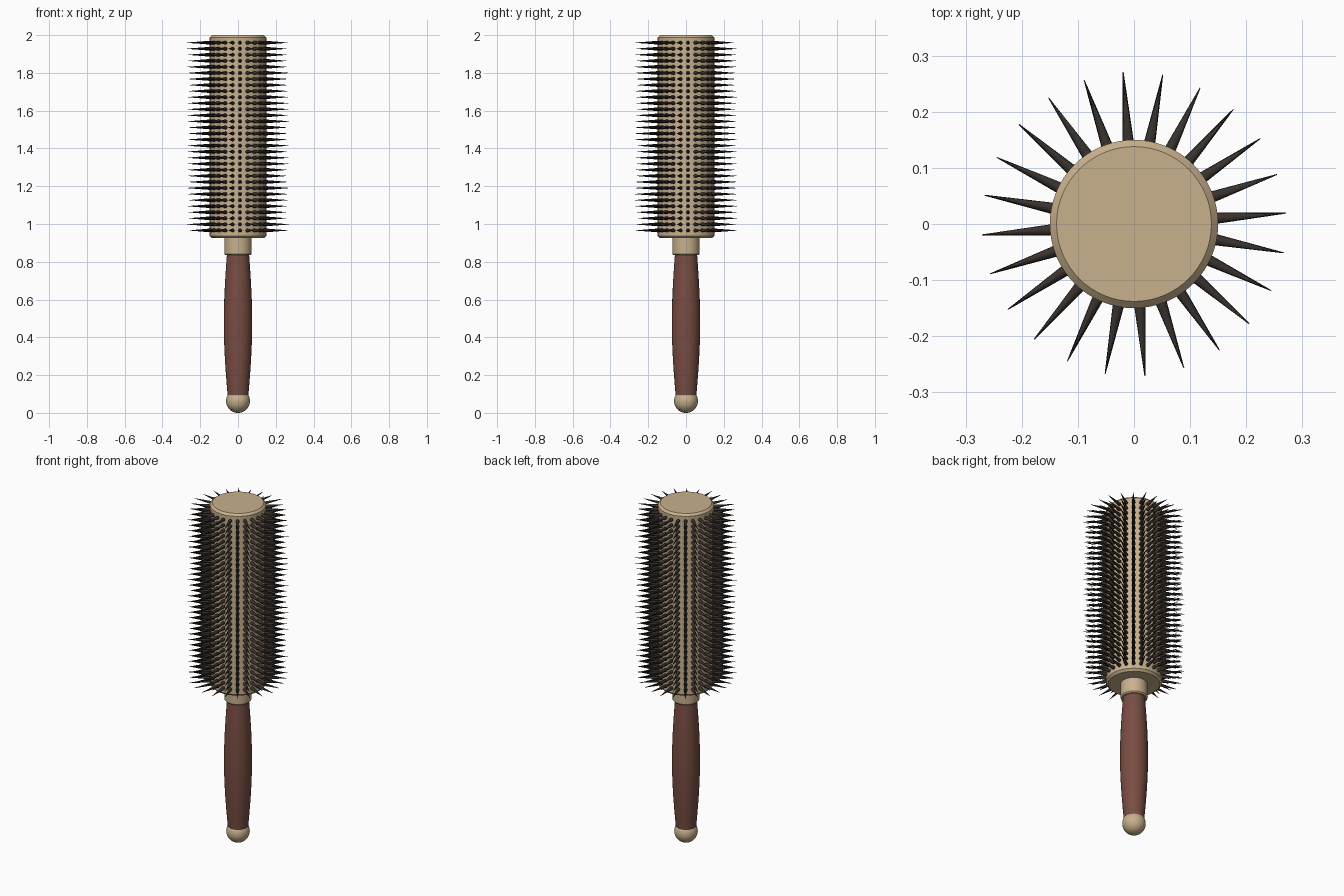
import bpy, bmesh, math, random
from mathutils import Matrix, Vector

if "Cube" in bpy.data.objects:
    bpy.data.objects.remove(bpy.data.objects["Cube"])

random.seed(4)


def material(name, rgb):
    m = bpy.data.materials.new(name)
    m.diffuse_color = (*rgb, 1)
    m.use_nodes = True
    m.node_tree.nodes["Principled BSDF"].inputs["Base Color"].default_value = m.diffuse_color
    return m


BEIGE = material("beige", (0.58, 0.44, 0.27))
WOOD = material("red_wood", (0.19, 0.075, 0.055))
DARK = material("dark_bristle", (0.04, 0.032, 0.027))


def finish(name, bm, mat, angle=35):
    bmesh.ops.recalc_face_normals(bm, faces=bm.faces[:])
    me = bpy.data.meshes.new(name)
    bm.to_mesh(me)
    bm.free()
    me.materials.append(mat)
    ob = bpy.data.objects.new(name, me)
    bpy.context.collection.objects.link(ob)
    bpy.ops.object.select_all(action='DESELECT')
    ob.select_set(True)
    bpy.context.view_layer.objects.active = ob
    bpy.ops.object.shade_smooth_by_angle(angle=math.radians(angle))
    return ob


def lathe(name, profile, mat, sides=64):
    """Revolve (radius, z) points around z and cap both ends."""
    bm = bmesh.new()
    rings = []
    for r, z in profile:
        rings.append([bm.verts.new((r * math.cos(2 * math.pi * i / sides),
                                    r * math.sin(2 * math.pi * i / sides), z))
                      for i in range(sides)])
    for a, b in zip(rings, rings[1:]):
        for i in range(sides):
            j = (i + 1) % sides
            bm.faces.new((a[i], a[j], b[j], b[i]))
    bm.faces.new(rings[0])
    bm.faces.new(rings[-1])
    return finish(name, bm, mat)


# Barrel with chamfered rims
lathe("barrel", [(0.138, 0.925), (0.15, 0.937), (0.15, 1.988), (0.138, 2.0)], BEIGE)

# Neck collar
lathe("neck_collar", [(0.066, 0.835), (0.072, 0.842), (0.072, 0.93)], BEIGE, 48)

# Handle, swelling gently in the middle
handle = []
for i in range(17):
    t = i / 16
    z = 0.06 + 0.79 * t
    base = 0.052 + 0.006 * t
    handle.append((base + 0.020 * math.sin(math.pi * t), z))
lathe("handle", handle, WOOD, 48)

# Rounded end cap
bm = bmesh.new()
bmesh.ops.create_uvsphere(bm, u_segments=32, v_segments=20, radius=0.063,
                          matrix=Matrix.Translation((0, 0, 0.063)))
finish("end_cap", bm, BEIGE)

# Bristles: straight columns of radial cones with slightly varied length
ROWS, COLUMNS = 32, 24
bm = bmesh.new()
for row in range(ROWS):
    z = 0.966 + (1.96 - 0.966) * row / (ROWS - 1)
    for col in range(COLUMNS):
        a = math.radians(4.1 + col * 360 / COLUMNS)
        tip = random.uniform(0.252, 0.272)
        direction = Vector((math.cos(a), math.sin(a), 0))
        length = tip - 0.142
        place = (Matrix.Translation(direction * (0.142 + length / 2) + Vector((0, 0, z)))
                 @ direction.to_track_quat('Z', 'Y').to_matrix().to_4x4())
        bmesh.ops.create_cone(bm, cap_ends=True, segments=8, radius1=0.0105,
                              radius2=0.0008, depth=length, matrix=place)
finish("bristles", bm, DARK, 50)
